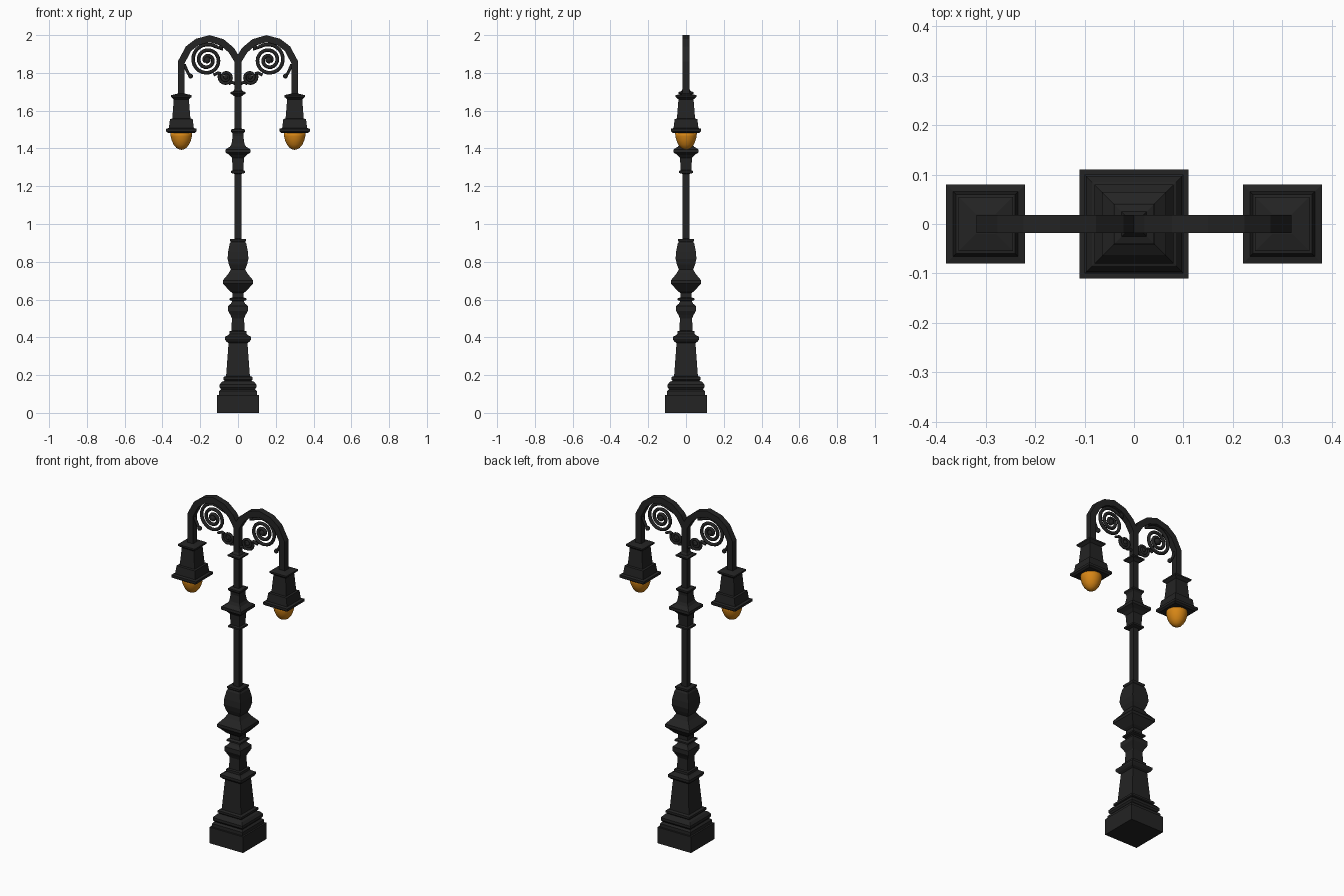
import bpy, bmesh, math
from mathutils import Vector

if "Cube" in bpy.data.objects:
    bpy.data.objects.remove(bpy.data.objects["Cube"])


def material(name, col):
    m = bpy.data.materials.new(name)
    m.diffuse_color = (*col, 1)
    m.use_nodes = True
    m.node_tree.nodes["Principled BSDF"].inputs["Base Color"].default_value = m.diffuse_color
    return m


IRON = material("black iron", (0.017, 0.017, 0.017))
AMBER = material("amber glass", (0.68, 0.24, 0.008))


def finish(bm, name, mat):
    bmesh.ops.recalc_face_normals(bm, faces=bm.faces)
    me = bpy.data.meshes.new(name)
    bm.to_mesh(me)
    bm.free()
    me.materials.append(mat)
    ob = bpy.data.objects.new(name, me)
    bpy.context.collection.objects.link(ob)
    return ob


def loft(name, profile, mat, x=0.0, sides=4):
    """Stack of rings (half width, z); square when sides is 4."""
    bm = bmesh.new()
    k = math.sqrt(2) if sides == 4 else 1
    rings = []
    for r, z in profile:
        rings.append([bm.verts.new((x + r * k * math.cos(a), r * k * math.sin(a), z))
                      for a in (2 * math.pi * (i + 0.5) / sides for i in range(sides))])
    for a, b in zip(rings, rings[1:]):
        for i in range(sides):
            j = (i + 1) % sides
            bm.faces.new((a[i], a[j], b[j], b[i]))
    bm.faces.new(rings[0])
    bm.faces.new(rings[-1])
    return finish(bm, name, mat)


def square_tube(name, pts, h, mat):
    """Square bar along an x-z path with mitred corners."""
    bm = bmesh.new()
    p = [Vector(q) for q in pts]
    rings = []
    for i, c in enumerate(p):
        d0 = (c - p[max(i - 1, 0)]) if i else p[1] - p[0]
        d1 = (p[i + 1] - c) if i < len(p) - 1 else d0
        d0, d1 = d0.normalized(), d1.normalized()
        t = (d0 + d1).normalized()
        n = Vector((-t.y, t.x)) * (h / max(0.5, t.dot(d0)))
        rings.append([bm.verts.new((c.x + s * n.x, y * h, c.y + s * n.y))
                      for s, y in ((1, 1), (1, -1), (-1, -1), (-1, 1))])
    for a, b in zip(rings, rings[1:]):
        for i in range(4):
            j = (i + 1) % 4
            bm.faces.new((a[i], a[j], b[j], b[i]))
    bm.faces.new(rings[0])
    bm.faces.new(rings[-1])
    return finish(bm, name, mat)


def rod(name, pts, r):
    """Round wrought-iron rod along an x-z path."""
    cu = bpy.data.curves.new(name, 'CURVE')
    cu.dimensions = '3D'
    cu.bevel_depth = r
    cu.bevel_resolution = 2
    cu.use_fill_caps = True
    sp = cu.splines.new('POLY')
    sp.points.add(len(pts) - 1)
    for q, (x, z) in zip(sp.points, pts):
        q.co = (x, 0, z, 1)
    cu.materials.append(IRON)
    ob = bpy.data.objects.new(name, cu)
    bpy.context.collection.objects.link(ob)


def ball(name, x, z, r):
    bm = bmesh.new()
    bmesh.ops.create_uvsphere(bm, u_segments=12, v_segments=8, radius=r)
    bmesh.ops.translate(bm, verts=bm.verts, vec=(x, 0, z))
    ob = finish(bm, name, IRON)
    ob.data.shade_smooth()


def spiral(s, cx, cz, r0, r1, a0, turns, n=56):
    out = []
    for i in range(n + 1):
        t = i / n
        r, a = r0 + (r1 - r0) * t, a0 + turns * 2 * math.pi * t
        out.append((s * (cx + r * math.cos(a)), cz + r * math.sin(a)))
    return out


# plinth, tapered shaft and lower mouldings
loft("pedestal", [(.11, 0), (.11, .095), (.1, .095), (.1, .115), (.09, .125), (.097, .135),
                  (.097, .15), (.085, .165), (.07, .17), (.078, .178), (.078, .19), (.063, .195),
                  (.05, .37), (.062, .378), (.07, .39), (.07, .402), (.052, .412), (.046, .418),
                  (.046, .432), (.035, .435), (.032, .505)], IRON)
loft("baluster", [(.032, .5), (.04, .518), (.052, .54), (.052, .565), (.036, .58), (.03, .592),
                  (.044, .597), (.044, .606), (.03, .612), (.03, .635), (.044, .645), (.08, .685),
                  (.08, .702), (.05, .738), (.038, .76), (.048, .785), (.055, .815), (.053, .85),
                  (.044, .895), (.038, .905), (.042, .912), (.042, .92), (.018, .922)], IRON)
# upper pole with its mouldings
loft("pole", [(.018, .91), (.018, 1.86)], IRON)
loft("middle_moulding", [(.018, 1.265), (.038, 1.27), (.038, 1.28), (.028, 1.285), (.032, 1.35),
                         (.045, 1.365), (.065, 1.378), (.065, 1.395), (.042, 1.41), (.034, 1.425),
                         (.028, 1.465), (.03, 1.48), (.038, 1.49), (.038, 1.5), (.018, 1.505)], IRON)
loft("collar", [(.018, 1.675), (.03, 1.685), (.04, 1.69), (.04, 1.698), (.025, 1.703),
                (.018, 1.715)], IRON)

for s, side in ((1, "right"), (-1, "left")):
    # arched arm dropping to the lamp
    path = [(0, 1.78), (0, 1.862), (.035, 1.92), (.085, 1.962), (.15, 1.981), (.215, 1.964),
            (.262, 1.928), (.3, 1.857), (.3, 1.67)]
    square_tube("arm_" + side, [(s * x, z) for x, z in path], .018, IRON)

    # scroll ironwork under the arm
    rod("large_scroll_" + side,
        spiral(s, .163, 1.868, .012, .085, math.radians(-40), 2.45) +
        [(s * .085, 1.925), (s * .087, 1.94)], .0095)
    ball("large_scroll_eye_" + side, s * .163, 1.868, .018)
    rod("small_scroll_" + side,
        spiral(s, .064, 1.777, .008, .037, math.radians(60), 1.9), .008)
    ball("small_scroll_eye_" + side, s * .064, 1.777, .013)
    rod("scroll_link_" + side, [(s * x, z) for x, z in
        ((.012, 1.742), (.03, 1.75), (.05, 1.743))], .008)
    rod("scroll_bridge_" + side, [(s * x, z) for x, z in
        ((.09, 1.795), (.105, 1.8), (.13, 1.789))], .008)
    rod("scroll_tail_" + side, [(s * x, z) for x, z in
        ((.285, 1.845), (.272, 1.815), (.262, 1.795), (.252, 1.784))], .008)
    ball("scroll_tail_tip_" + side, s * .251, 1.783, .013)
    ball("scroll_hook_tip_" + side, s * .09, 1.937, .012)

    # square lantern hood and bulb
    loft("lantern_hood_" + side, [(.05, 1.482), (.07, 1.482), (.08, 1.49), (.08, 1.504),
                                  (.066, 1.508), (.06, 1.556), (.048, 1.558), (.04, 1.66),
                                  (.046, 1.665), (.055, 1.673), (.055, 1.682), (.02, 1.69)],
         IRON, s * .3)
    b = loft("bulb_" + side, [(.058, 1.486), (.057, 1.465), (.051, 1.442), (.041, 1.42),
                              (.027, 1.403), (.012, 1.395), (.002, 1.393)], AMBER, s * .3, 24)
    b.data.shade_smooth()
